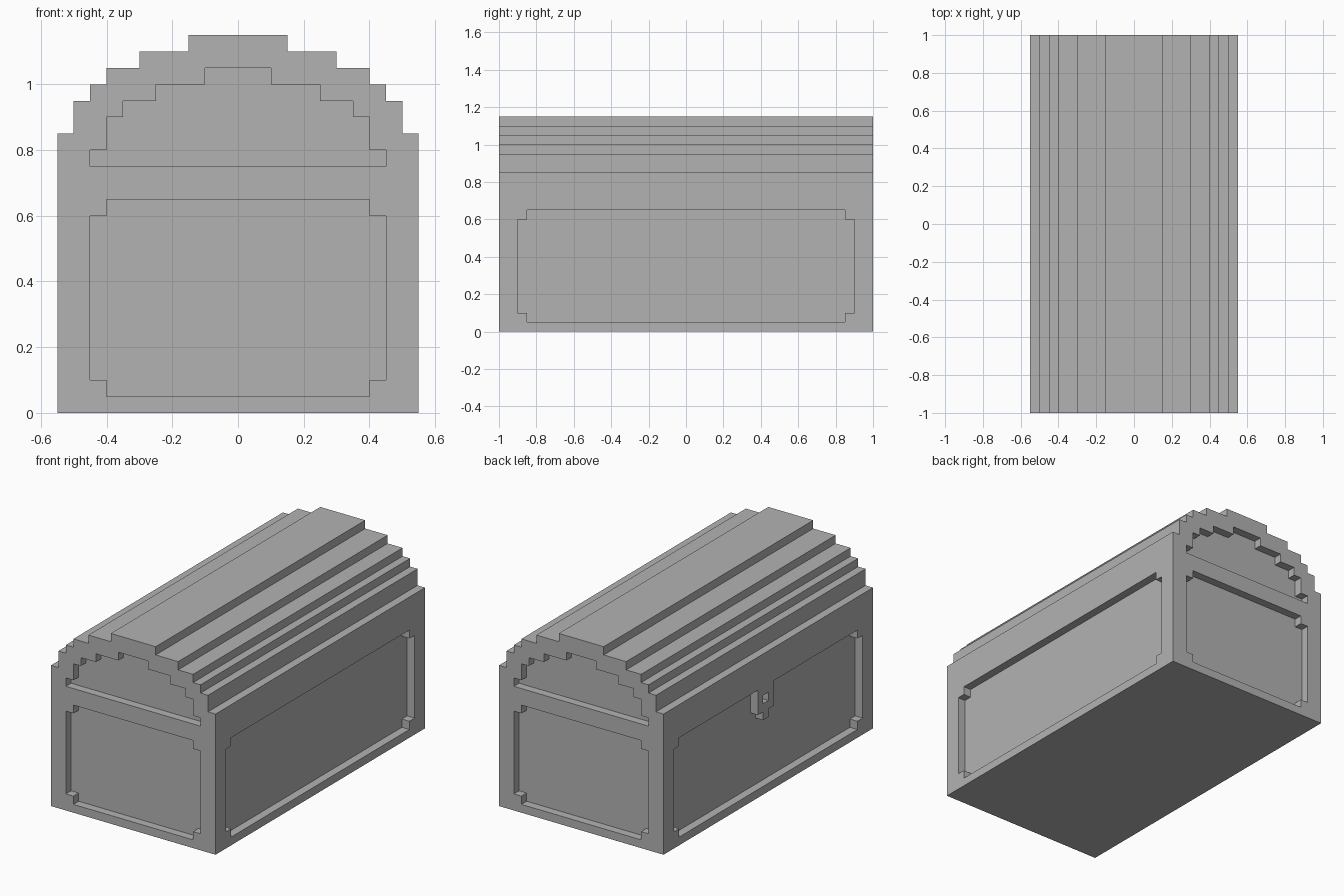
import bpy, bmesh

cube = bpy.data.objects.get("Cube")
if cube:
    bpy.data.objects.remove(cube, do_unlink=True)

grey = bpy.data.materials.new("plain_grey")
grey.use_nodes = True
COLOUR = (0.45, 0.45, 0.45, 1)
grey.diffuse_color = COLOUR
grey.node_tree.nodes["Principled BSDF"].inputs["Base Color"].default_value = COLOUR


def stepped(bottom, tiers, centre=0):
    """Symmetric stepped outline: tiers are (half width, top height) going up."""
    right, z = [], bottom
    for half, top in tiers:
        right += [(half, z), (half, top)]
        z = top
    left = [(-u, v) for u, v in reversed(right)]
    return [(u + centre, v) for u, v in right + left]


def prism(name, outline, axis, start, end):
    """Extrude an outline in the upright plane along the x or y axis."""
    def place(u, z, d):
        return (d, u, z) if axis == "x" else (u, d, z)
    bm = bmesh.new()
    face = bm.faces.new([bm.verts.new(place(u, z, start)) for u, z in outline])
    grown = bmesh.ops.extrude_face_region(bm, geom=[face])["geom"]
    for v in grown:
        if isinstance(v, bmesh.types.BMVert):
            v.co["xyz".index(axis)] = end
    bmesh.ops.recalc_face_normals(bm, faces=bm.faces)
    mesh = bpy.data.meshes.new(name)
    bm.to_mesh(mesh)
    bm.free()
    mesh.materials.append(grey)
    obj = bpy.data.objects.new(name, mesh)
    bpy.context.collection.objects.link(obj)
    return obj


def carve(target, cutter):
    """Subtract the cutter from the target, then discard it."""
    cutter.hide_render = True
    mod = target.modifiers.new("carve", "BOOLEAN")
    mod.operation = "DIFFERENCE"
    mod.solver = "EXACT"
    mod.object = cutter
    bpy.context.view_layer.objects.active = target
    bpy.ops.object.modifier_apply(modifier=mod.name)
    bpy.data.objects.remove(cutter, do_unlink=True)


# Chest body with its stepped, rounded lid
chest = prism("chest_body", stepped(0, [
    (0.55, 0.85), (0.5, 0.95), (0.45, 1.0),
    (0.4, 1.05), (0.3, 1.1), (0.15, 1.15)]), "y", -1, 1)

# Recessed panels, one voxel deep, mirrored on opposite faces
end_panel = stepped(0.05, [(0.4, 0.1), (0.45, 0.6), (0.4, 0.65)])
side_panel = stepped(0.05, [(0.85, 0.1), (0.9, 0.6), (0.85, 0.65)])
lid_panel = stepped(0.75, [(0.45, 0.8), (0.4, 0.9), (0.35, 0.95),
                           (0.25, 1.0), (0.1, 1.05)])
for s in (-1, 1):
    carve(chest, prism("end_cutter", end_panel, "y", s * 0.95, s * 1.1))
    carve(chest, prism("lid_cutter", lid_panel, "y", s * 0.95, s * 1.1))
    carve(chest, prism("side_cutter", side_panel, "x", s * 0.5, s * 0.7))

# Lock plate with a keyhole, hanging from the side frame
MID = 0.025
lock = prism("lock", stepped(0.45, [(0.025, 0.5), (0.075, 0.65)], MID),
             "x", -0.55, -0.5)
carve(lock, prism("keyhole_cutter", stepped(0.55, [(0.025, 0.6)], MID),
                  "x", -0.6, -0.45))
